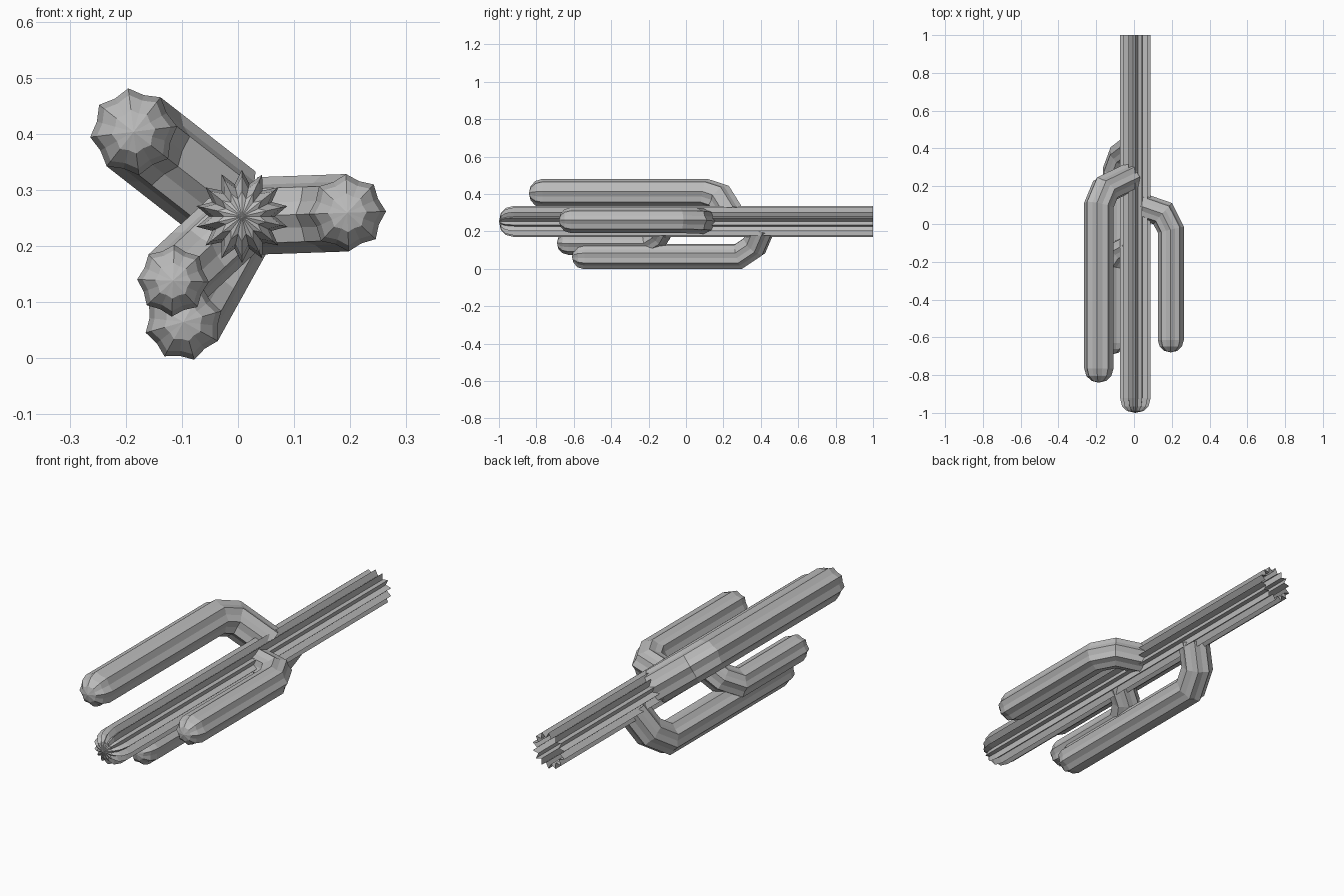
import bpy, bmesh, math
from mathutils import Vector

if "Cube" in bpy.data.objects:
    bpy.data.objects.remove(bpy.data.objects["Cube"])

CX, CZ = 0.007, 0.253          # trunk axis
grey = bpy.data.materials.new("cactus grey")
grey.diffuse_color = (0.5, 0.5, 0.5, 1)
grey.use_nodes = True
grey.node_tree.nodes["Principled BSDF"].inputs["Base Color"].default_value = grey.diffuse_color


def ribbed_sweep(name, rings, ridges, tip):
    """Skin rings of (centre, axis_u, axis_v, ridge_radius, valley_radius), closed at the tip."""
    bm = bmesh.new()
    loops = []
    n = ridges * 2
    for c, u, v, r_out, r_in in rings:
        loop = []
        for i in range(n):
            a = 2 * math.pi * i / n
            r = r_in if i % 2 else r_out
            loop.append(bm.verts.new(c + u * (r * math.cos(a)) + v * (r * math.sin(a))))
        loops.append(loop)
    for a, b in zip(loops, loops[1:]):
        for i in range(n):
            j = (i + 1) % n
            bm.faces.new((a[i], a[j], b[j], b[i]))
    end = bm.verts.new(tip)
    for i in range(n):
        bm.faces.new((loops[-1][i], loops[-1][(i + 1) % n], end))
    bmesh.ops.recalc_face_normals(bm, faces=bm.faces)
    me = bpy.data.meshes.new(name)
    bm.to_mesh(me)
    bm.free()
    me.materials.append(grey)
    bpy.context.collection.objects.link(bpy.data.objects.new(name, me))


# Trunk: deeply ribbed column with an open base and a rounded tip
X, Z = Vector((1, 0, 0)), Vector((0, 0, 1))
profile = [(1.0, 0.083, 0.059), (-0.92, 0.083, 0.059),
           (-0.965, 0.072, 0.051), (-0.99, 0.045, 0.032)]
ribbed_sweep("trunk", [(Vector((CX, y, CZ)), Z, X, ro, ri) for y, ro, ri in profile],
             14, Vector((CX, -1.0, CZ)))


def arm(name, angle, elbow, end, radius):
    """Arm leaving the trunk at an angle, bending, then running along the trunk to y = end."""
    a = math.radians(angle)
    d = Vector((math.cos(a), 0, math.sin(a)))
    side = Vector((-math.sin(a), 0, math.cos(a)))
    origin = Vector((CX, 0, CZ))
    reach = elbow[-1][0]
    pts = [origin + d * s + Vector((0, y, 0)) for s, y in elbow]
    pts.append(origin + d * reach + Vector((0, end + radius * 0.95, 0)))
    rings = []
    for i, p in enumerate(pts):
        t_in = (p - pts[i - 1]).normalized() if i else (pts[1] - p).normalized()
        t_out = (pts[i + 1] - p).normalized() if i + 1 < len(pts) else t_in
        t = (t_in + t_out).normalized()
        mitre = 1 / t.dot(t_in)
        rings.append((p, side.cross(t) * mitre, side, radius, radius * 0.87))
    # rounded tip
    for drop, k in ((0.45, 0.85), (0.12, 0.5)):
        c = origin + d * reach + Vector((0, end + radius * drop, 0))
        rings.append((c, side.cross(t), side, radius * k, radius * 0.87 * k))
    ribbed_sweep(name, rings, 8, origin + d * reach + Vector((0, end, 0)))


arm("upper_left_arm", 142, [(0.03, 0.25), (0.20, 0.185), (0.245, 0.10)], -0.84, 0.078)
arm("right_arm", 2, [(0.03, 0.095), (0.145, 0.055), (0.188, -0.03)], -0.68, 0.069)
arm("small_left_arm", 223, [(0.02, -0.11), (0.11, -0.145), (0.168, -0.21)], -0.69, 0.064)
arm("lower_arm", 241, [(0.03, 0.41), (0.15, 0.365), (0.215, 0.28)], -0.61, 0.070)
